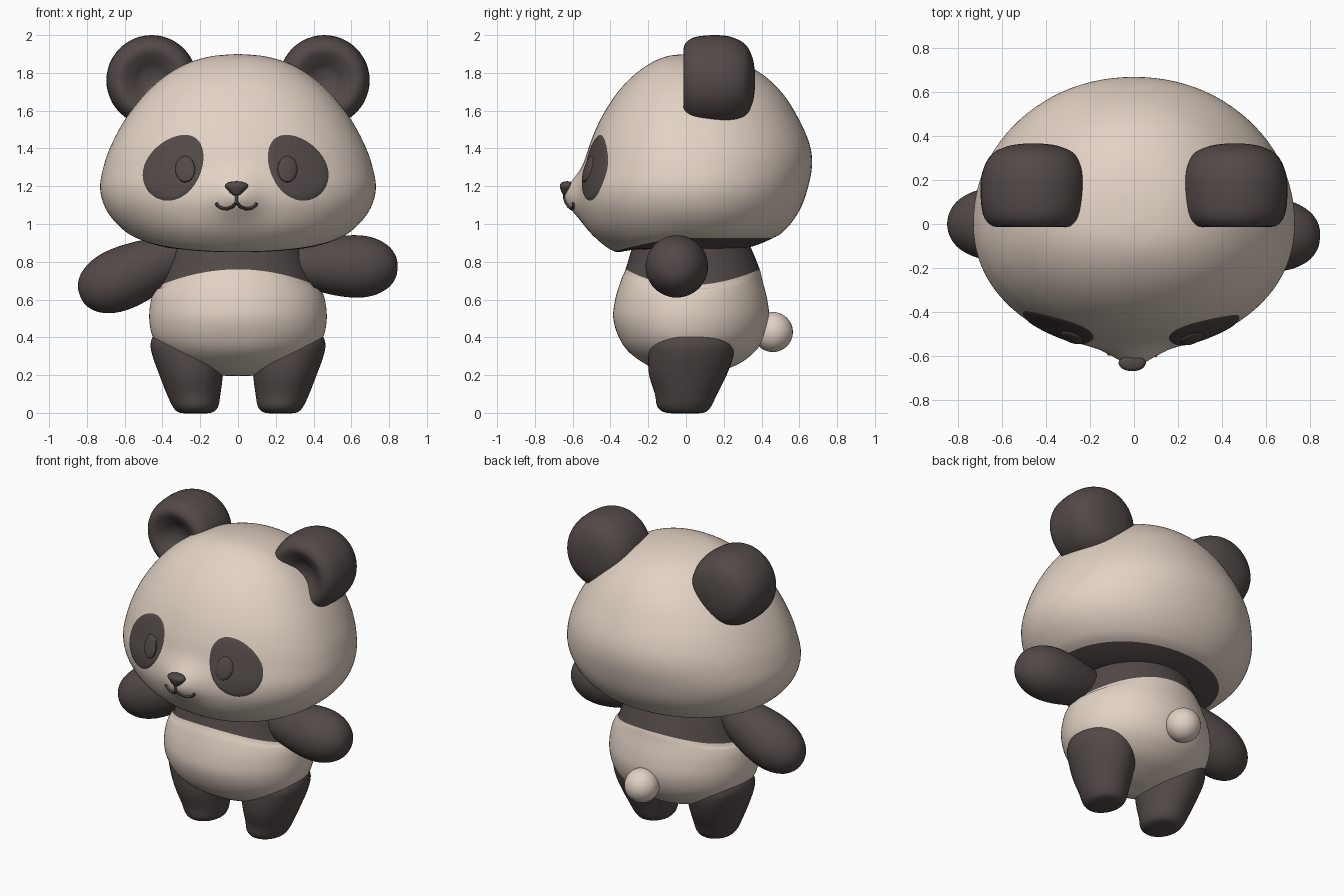
import bpy, bmesh, math
from mathutils import Matrix, Vector
from mathutils.bvhtree import BVHTree

if "Cube" in bpy.data.objects:
    bpy.data.objects.remove(bpy.data.objects["Cube"])


def material(name, rgb):
    m = bpy.data.materials.new(name)
    m.diffuse_color = (*rgb, 1)
    m.use_nodes = True
    m.node_tree.nodes["Principled BSDF"].inputs["Base Color"].default_value = m.diffuse_color
    return m


CREAM = material("cream fur", (0.76, 0.645, 0.555))
DARK = material("dark brown fur", (0.085, 0.068, 0.063))


def add_object(name, bm, mats):
    bmesh.ops.recalc_face_normals(bm, faces=bm.faces)
    me = bpy.data.meshes.new(name)
    bm.to_mesh(me)
    bm.free()
    for m in mats:
        me.materials.append(m)
    ob = bpy.data.objects.new(name, me)
    bpy.context.collection.objects.link(ob)
    return ob


def catmull(a, b, c, d, t):
    return [0.5 * (2 * q + (r - p) * t + (2 * p - 5 * q + 4 * r - s) * t * t
                   + (3 * q - p - 3 * r + s) * t ** 3) for p, q, r, s in zip(a, b, c, d)]


def loft(name, keys, mats, dark=(0, 0), matrix=Matrix(), segs=96, sub=6, bump=None, power=1.0):
    """Smooth stack of rings. Key: z, half width, front, back, front drop, side drop, x centre.
    Spans between the two key numbers in `dark` use the second material."""
    keys = [tuple(k) + (0,) * (7 - len(k)) for k in keys]
    n = len(keys)
    rows = []
    for i in range(n - 1):
        for j in range(sub):
            rows.append(catmull(keys[max(i - 1, 0)], keys[i], keys[i + 1],
                                keys[min(i + 2, n - 1)], j / sub))
    rows.append(keys[-1])
    bm = bmesh.new()
    grid = []
    for z, w, f, b, fd, sd, cx in rows:
        ring = []
        for k in range(segs):
            c, s = math.cos(2 * math.pi * k / segs), math.sin(2 * math.pi * k / segs)
            c, s = (math.copysign(abs(v) ** power, v) for v in (c, s))
            p = Vector((cx + max(w, 0) * c, max(f if s < 0 else b, 0) * s,
                        z - fd * max(0, -s) ** 1.5 - sd * c * c))
            if bump:
                p = bump(p)
            ring.append(bm.verts.new(matrix @ p))
        grid.append(ring)
    for i in range(len(grid) - 1):
        for k in range(segs):
            l = (k + 1) % segs
            face = bm.faces.new((grid[i][k], grid[i][l], grid[i + 1][l], grid[i + 1][k]))
            face.material_index = int(dark[0] * sub <= i < dark[1] * sub)
    bmesh.ops.remove_doubles(bm, verts=bm.verts, dist=1e-5)
    return add_object(name, bm, mats)


def lathe(name, profile, mat, matrix):
    return loft(name, [(t, r, r, r) for r, t in profile], [mat], matrix=matrix, segs=48, sub=5)


# Head with a small muzzle bump and a dark underside
def muzzle(p):
    if p.y < -0.2:
        p.y -= 0.07 * math.exp(-(p.x / 0.11) ** 2 - ((p.z - 1.15) / 0.11) ** 2)
    return p


head = loft("head", [
    (0.868, 0, 0, 0), (0.866, 0.32, 0.28, 0.28),
    (0.925, 0.53, 0.38, 0.46, 0.07), (0.985, 0.625, 0.505, 0.54, 0.03),
    (1.08, 0.70, 0.565, 0.605), (1.19, 0.73, 0.57, 0.645),
    (1.31, 0.71, 0.54, 0.667), (1.42, 0.67, 0.51, 0.655),
    (1.55, 0.60, 0.455, 0.60), (1.68, 0.50, 0.375, 0.52),
    (1.78, 0.39, 0.285, 0.42), (1.85, 0.27, 0.19, 0.30),
    (1.888, 0.14, 0.10, 0.15), (1.90, 0, 0, 0)],
    [CREAM, DARK], dark=(0, 2), bump=muzzle, power=0.96)
tree = BVHTree.FromPolygons([v.co for v in head.data.vertices],
                            [p.vertices for p in head.data.polygons])


def on_face(x, z, lift):
    hit = tree.ray_cast(Vector((x, -2, z)), Vector((0, 1, 0)))[0]
    return Vector((x, hit.y - lift, z))


# Torso with a dark chest band
loft("torso", [
    (0.20, 0, 0, 0), (0.20, 0.10, 0.09, 0.10), (0.25, 0.28, 0.20, 0.26),
    (0.32, 0.39, 0.30, 0.36), (0.40, 0.45, 0.355, 0.415), (0.50, 0.47, 0.385, 0.44),
    (0.60, 0.46, 0.375, 0.43), (0.70, 0.44, 0.345, 0.405, 0, 0.05),
    (0.76, 0.415, 0.32, 0.39, 0, 0.085), (0.86, 0.35, 0.29, 0.35), (0.92, 0.32, 0.27, 0.32)],
    [CREAM, DARK], dark=(8, 10))

# Legs and ears, one per side
leg = [(0, 0, 0, 0, 0.225), (0, 0.08, 0.10, 0.09, 0.225), (0.03, 0.118, 0.15, 0.13, 0.225),
       (0.10, 0.142, 0.165, 0.165, 0.235), (0.20, 0.168, 0.195, 0.215, 0.248),
       (0.30, 0.19, 0.20, 0.25, 0.262), (0.37, 0.18, 0.185, 0.245, 0.282),
       (0.42, 0.125, 0.12, 0.19, 0.305), (0.438, 0, 0, 0, 0.31)]
ear = [(0, 0.06), (0.06, 0.045), (0.11, 0.012), (0.16, -0.012), (0.20, 0.0), (0.23, 0.05),
       (0.24, 0.15), (0.23, 0.24), (0.19, 0.315), (0.12, 0.352), (0.05, 0.364), (0, 0.366)]
for side, sx in (("left", -1), ("right", 1)):
    loft(side + "_leg", [(z, w, f, b, 0, 0, sx * cx) for z, w, f, b, cx in leg],
         [DARK], segs=48)
    lathe(side + "_ear", ear, DARK,
          Matrix.Translation((sx * 0.457, 0, 1.76)) @ Matrix.Rotation(-math.pi / 2, 4, 'X'))

# Arms: one hangs lower than the other
for name, start, tip in (("left_arm", (-0.24, 0, 0.875), (-0.835, 0, 0.615)),
                         ("right_arm", (0.24, -0.03, 0.785), (0.845, -0.06, 0.77))):
    axis = Vector(tip) - Vector(start)
    length = axis.length
    prof = [(0, 0), (0.08, 0.01), (0.12, 0.2), (0.155, 0.45), (0.165, 0.65), (0.15, 0.8),
            (0.11, 0.92), (0.055, 0.985), (0, 1)]
    lathe(name, [(r, t * length) for r, t in prof], DARK,
          Matrix.Translation(start) @ axis.to_track_quat('Z', 'Y').to_matrix().to_4x4())

# Tail
bm = bmesh.new()
bmesh.ops.create_uvsphere(bm, u_segments=32, v_segments=20, radius=0.106,
                          matrix=Matrix.Translation((0, 0.46, 0.428)))
add_object("tail", bm, [CREAM])


# Eye patches and eyes, laid onto the face
def face_disc(name, cx, cz, outline, lift, dome, rings=12, segs=56):
    bm = bmesh.new()
    grid = []
    for i in range(rings + 1):
        r = i / rings
        h = lift + dome * math.sqrt(1 - r * r) if i < rings else -0.002
        row = []
        for k in range(segs):
            dx, dz = outline(2 * math.pi * k / segs)
            row.append(bm.verts.new(on_face(cx + r * dx, cz + r * dz, h)))
        grid.append(row)
    for a, b in zip(grid, grid[1:]):
        for k in range(segs):
            l = (k + 1) % segs
            bm.faces.new((a[k], a[l], b[l], b[k]))
    bmesh.ops.remove_doubles(bm, verts=bm.verts, dist=1e-5)
    add_object(name, bm, [DARK])


for side, sx, px, ex in (("left", -1, 0.337, 0.28), ("right", 1, 0.312, 0.262)):
    def patch(t):
        u = 0.195 * math.cos(t)
        v = 0.145 * math.sin(t) * (1 + 0.12 * math.cos(t))
        return sx * (0.6 * u + 0.8 * v), -0.8 * u + 0.6 * v

    face_disc(side + "_eye_patch", sx * px, 1.302, patch, 0.005, 0)
    face_disc(side + "_eye", sx * ex, 1.29,
              lambda t: (0.054 * math.cos(t), 0.072 * math.sin(t)), 0.007, 0.018)

# Nose
loft("nose", [(1.15, 0, 0, 0), (1.155, 0.018, 0.018, 0.02), (1.18, 0.044, 0.032, 0.03),
              (1.205, 0.062, 0.038, 0.03), (1.223, 0.045, 0.028, 0.03), (1.23, 0, 0, 0)],
     [DARK], matrix=Matrix.Translation((-0.008, -0.63, -0.003)), segs=32, sub=4)

# Mouth: two small curls and a line up to the nose
curl = [(0.0, 1.115), (0.02, 1.092), (0.05, 1.081), (0.08, 1.085), (0.1, 1.098), (0.107, 1.112)]
cu = bpy.data.curves.new("mouth", 'CURVE')
cu.dimensions = '3D'
cu.bevel_depth = 0.009
cu.bevel_resolution = 2
cu.use_fill_caps = True
for pts in (curl, [(-x, z) for x, z in curl], [(0, 1.115), (0, 1.135), (0, 1.16)]):
    sp = cu.splines.new('POLY')
    sp.points.add(len(pts) - 1)
    for p, (x, z) in zip(sp.points, pts):
        p.co = (*on_face(x - 0.008, z, 0.002), 1)
cu.materials.append(DARK)
mouth = bpy.data.objects.new("mouth", cu)
bpy.context.collection.objects.link(mouth)
bpy.ops.object.select_all(action='DESELECT')
mouth.select_set(True)
bpy.context.view_layer.objects.active = mouth
bpy.ops.object.convert(target='MESH')

# Smooth shading everywhere
bpy.ops.object.select_all(action='SELECT')
bpy.context.view_layer.objects.active = head
bpy.ops.object.shade_smooth_by_angle(angle=math.radians(45))
